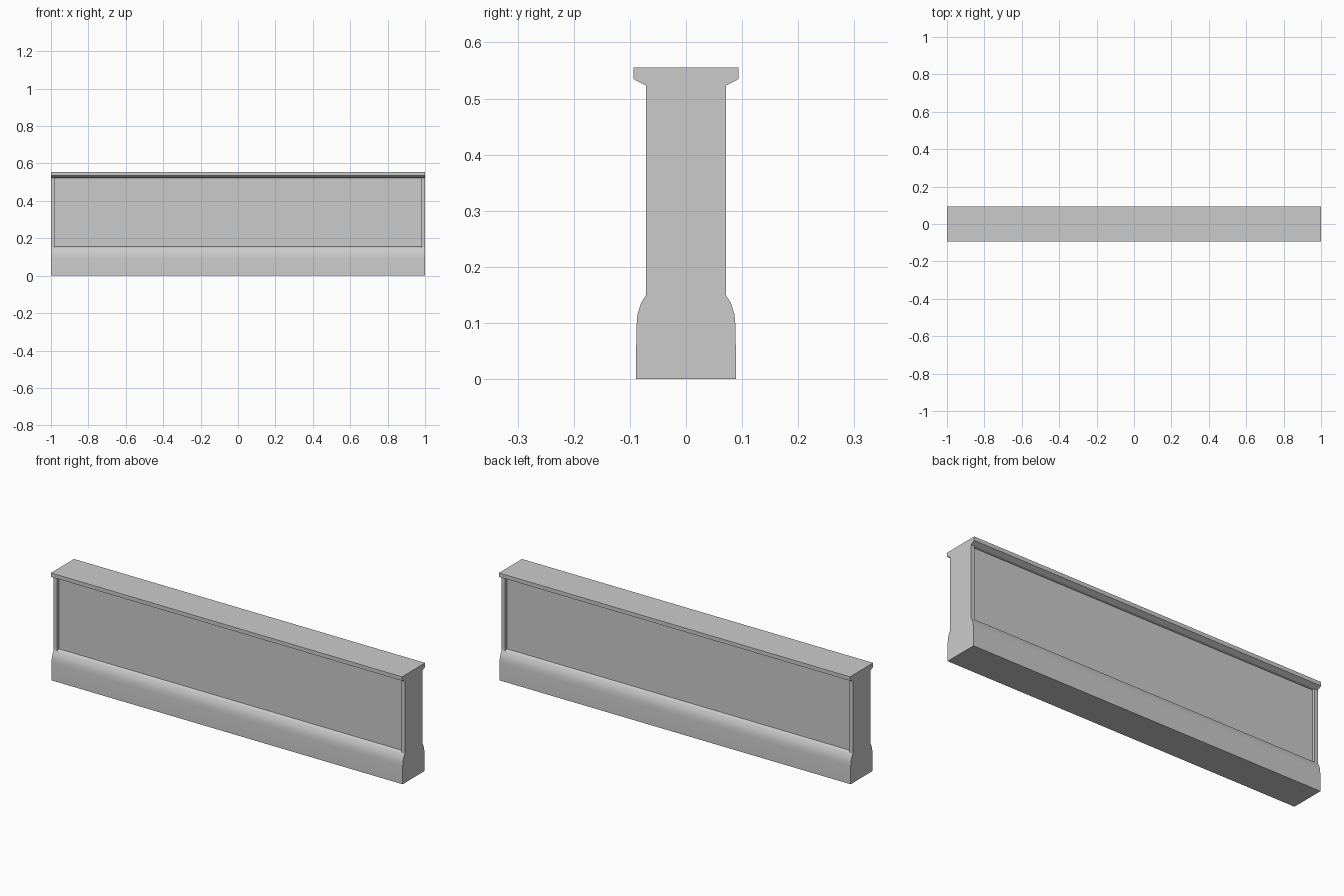
import bpy, bmesh

if "Cube" in bpy.data.objects:
    bpy.data.objects.remove(bpy.data.objects["Cube"])

# Half cross-section (y, z), bottom to top: plinth curve, wall, coping
PLINTH = [(0.089, 0.0), (0.0885, 0.092), (0.0865, 0.115), (0.080, 0.136), (0.071, 0.150)]
COPING = [(0.071, 0.523), (0.094, 0.535), (0.094, 0.555)]
POST_Y, PANEL_Y = 0.071, 0.058      # end posts stand proud of the recessed panel


def section(wall_y):
    half = PLINTH + [(wall_y, 0.156), (wall_y, 0.5225)] + COPING
    return half + [(-y, z) for y, z in reversed(half)]


bm = bmesh.new()

# Rings along the length: post, step in to panel, step out to post
rings = []
for x, wall_y in [(-1, POST_Y), (-0.98, POST_Y), (-0.98, PANEL_Y),
                  (0.98, PANEL_Y), (0.98, POST_Y), (1, POST_Y)]:
    rings.append([bm.verts.new((x, y, z)) for y, z in section(wall_y)])

for a, b in zip(rings, rings[1:]):
    n = len(a)
    for i in range(n):
        j = (i + 1) % n
        bm.faces.new((a[i], a[j], b[j], b[i]))

# End faces
bm.faces.new(rings[0])
bm.faces.new(rings[-1])
bmesh.ops.remove_doubles(bm, verts=bm.verts[:], dist=0.00005)
bmesh.ops.recalc_face_normals(bm, faces=bm.faces[:])

mesh = bpy.data.meshes.new("parapet_wall")
bm.to_mesh(mesh)
bm.free()
wall = bpy.data.objects.new("parapet_wall", mesh)
bpy.context.collection.objects.link(wall)

# Smooth plinth curve, crisp edges elsewhere
bpy.context.view_layer.objects.active = wall
wall.select_set(True)
bpy.ops.object.shade_smooth_by_angle(angle=0.44)
